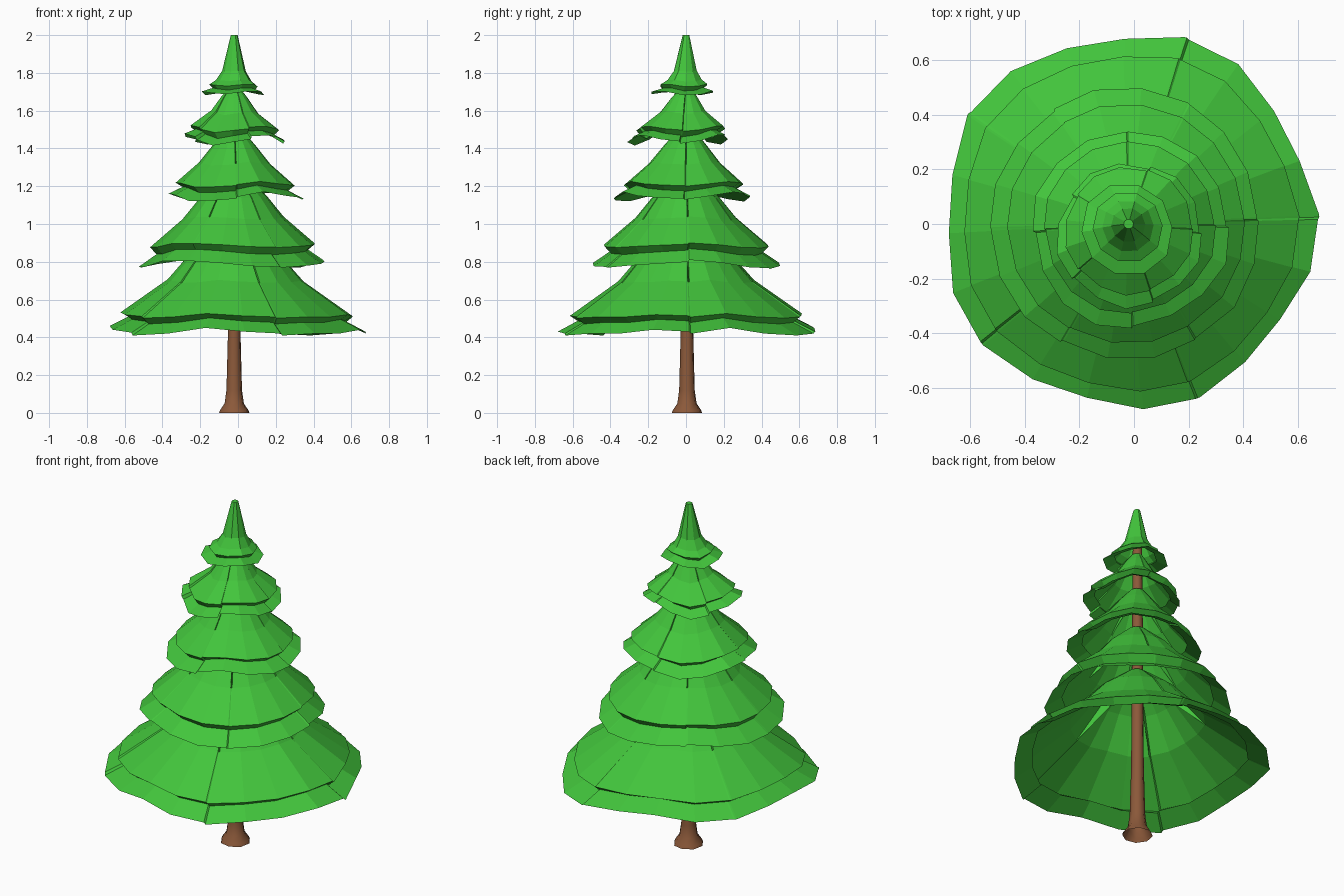
import bpy, bmesh, math, random

if "Cube" in bpy.data.objects:
    bpy.data.objects.remove(bpy.data.objects["Cube"], do_unlink=True)


def material(name, color):
    m = bpy.data.materials.new(name)
    m.diffuse_color = color
    m.use_nodes = True
    m.node_tree.nodes["Principled BSDF"].inputs["Base Color"].default_value = color
    return m


green = material("needle green", (0.055, 0.56, 0.045, 1))
brown = material("bark brown", (0.26, 0.1, 0.042, 1))


def loft(name, rings, mat, cap_top):
    """Join rings of points, listed bottom to top, into one surface."""
    bm = bmesh.new()
    rows = [[bm.verts.new(p) for p in ring] for ring in rings]
    n = len(rows[0])
    for low, high in zip(rows, rows[1:]):
        for i in range(n):
            j = (i + 1) % n
            bm.faces.new((low[i], low[j], high[j], high[i]))
    if cap_top:
        bm.faces.new(rows[-1])
    mesh = bpy.data.meshes.new(name)
    bm.to_mesh(mesh)
    bm.free()
    mesh.materials.append(mat)
    obj = bpy.data.objects.new(name, mesh)
    bpy.context.collection.objects.link(obj)
    return obj


def wavy_rim(sides, every, saw, wave, seed):
    """Random radius factor and lift for each rim point, stepping at each pleat."""
    rng = random.Random(seed)
    return [(1 + saw * ((i % every) / every - 0.4) + rng.uniform(-0.02, 0.02),
             wave * math.sin(3 * i * math.tau / sides + seed) + rng.uniform(-0.4, 0.4) * wave)
            for i in range(sides)]


def branch_tier(name, center, profile, rim, every, tip=False):
    """Draped skirt folded over a lower lip; narrow pleats tuck in near its top.

    The profile runs: rim, fold under the upper layer, edge of the upper layer,
    then up to the neck.
    """
    step = math.tau / len(rim)
    columns = []
    for i, (f, lift) in enumerate(rim):
        a = i * step + 0.05
        if every and i % every == 0:
            # Pleat: outer edge of the previous flap, then the hidden tuck
            before = rim[i - 1]
            columns.append((a - 0.08 * step, (f + before[0]) / 2, (lift + before[1]) / 2, 0))
            columns.append((a - 0.04 * step, f, lift, 1))
        columns.append((a, f, lift, 0))
    rings = []
    last = len(profile) - 1
    for k, (r, z) in enumerate(profile):
        depth = 0.35 if k == last - 1 else 0.0
        loose = 1 - k / last
        ring = []
        for a, f, lift, fold in columns:
            rad = r * (1 + (f - 1) * loose) * (1 - fold * depth)
            ring.append((center[0] * loose - 0.02 * (1 - loose) + rad * math.cos(a),
                         center[1] * loose + rad * math.sin(a),
                         z + lift * loose))
        rings.append(ring)
    return loft(name, rings, green, tip)


# Widest tier: rim radius and height, in hundredths, counter-clockwise from +x
rim_radius = [68, 65, 66, 70, 71, 68, 69, 72, 73, 69, 68, 71, 71, 68, 66, 68, 68, 65, 64, 67]
rim_height = [42, 45, 42, 41, 43, 45, 47, 45, 45, 46, 46, 44, 41, 42, 45, 43, 41, 42, 42, 44]
lowest_rim = [(r / 68, (h - 44) / 100) for r, h in zip(rim_radius, rim_height)]

# Foliage, bottom to top
branch_tier("lowest_branches", (0, 0),
            [(0.68, 0.44), (0.575, 0.495), (0.615, 0.52), (0.36, 0.70), (0.22, 0.86), (0.05, 1.0)],
            lowest_rim, 4)
branch_tier("lower_branches", (-0.035, 0),
            [(0.5, 0.785), (0.405, 0.85), (0.44, 0.885), (0.27, 1.03), (0.18, 1.14), (0.05, 1.26)],
            wavy_rim(18, 3, 0.04, 0.018, 8), 3)
branch_tier("middle_branches", (-0.015, -0.02),
            [(0.36, 1.145), (0.28, 1.185), (0.315, 1.21), (0.19, 1.32), (0.11, 1.42), (0.04, 1.5)],
            wavy_rim(16, 4, 0.06, 0.02, 5), 4)
branch_tier("upper_branches", (-0.015, -0.04),
            [(0.265, 1.45), (0.205, 1.48), (0.235, 1.505), (0.125, 1.59), (0.07, 1.67), (0.03, 1.72)],
            wavy_rim(15, 3, 0.1, 0.025, 11), 3)
branch_tier("top_branches", (-0.025, -0.02),
            [(0.17, 1.695), (0.11, 1.715), (0.13, 1.735), (0.095, 1.76), (0.063, 1.81), (0.018, 2.0)],
            wavy_rim(10, 5, 0.04, 0.012, 4), 0, tip=True)

# Trunk with flared foot
trunk_profile = [(0.082, 0), (0.076, 0.015), (0.052, 0.05), (0.042, 0.12),
                 (0.034, 0.42), (0.03, 1.1), (0.025, 1.8)]
trunk = loft("trunk",
             [[(-0.02 + r * math.cos(i * math.tau / 8 + 0.2),
                0.005 + r * math.sin(i * math.tau / 8 + 0.2), z) for i in range(8)]
              for r, z in trunk_profile],
             brown, True)
bpy.ops.object.select_all(action="DESELECT")
trunk.select_set(True)
bpy.context.view_layer.objects.active = trunk
bpy.ops.object.shade_smooth_by_angle(angle=math.radians(50))
